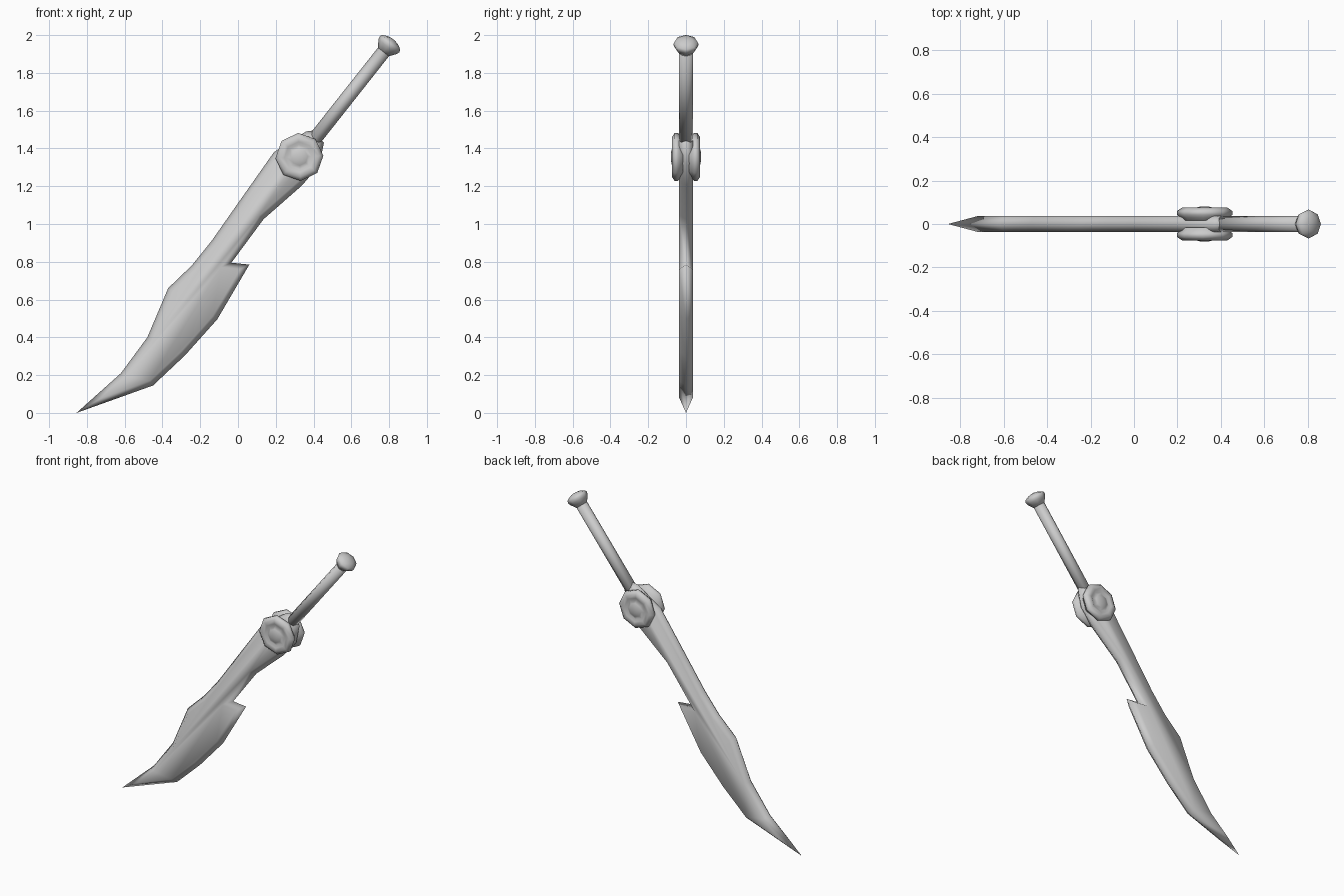
import bpy, bmesh, math
from mathutils import Vector, Matrix

if "Cube" in bpy.data.objects:
    bpy.data.objects.remove(bpy.data.objects["Cube"])


def finish(bm, name):
    bmesh.ops.remove_doubles(bm, verts=bm.verts, dist=0.0005)
    bmesh.ops.recalc_face_normals(bm, faces=bm.faces)
    for f in bm.faces:
        f.smooth = True
    me = bpy.data.meshes.new(name)
    bm.to_mesh(me)
    bm.free()
    ob = bpy.data.objects.new(name, me)
    bpy.context.collection.objects.link(ob)
    return ob


def lathe(name, profile, origin, axis, sides=8, turn=0.0):
    """Revolve (radius, height) points around an axis."""
    bm = bmesh.new()
    rings = [[bm.verts.new((r * math.cos(turn + math.tau * i / sides),
                            r * math.sin(turn + math.tau * i / sides), h))
              for i in range(sides)] for r, h in profile]
    for a, b in zip(rings, rings[1:]):
        for i in range(sides):
            j = (i + 1) % sides
            bm.faces.new((a[i], a[j], b[j], b[i]))
    bm.faces.new(rings[0])
    bm.faces.new(rings[-1])
    rot = Vector(axis).to_track_quat('Z', 'Y').to_matrix().to_4x4()
    bm.transform(Matrix.Translation(origin) @ rot)
    return finish(bm, name)


# Blade with collar: outline at y = 0, bevelled up to flat faces on both sides
outline = [(-0.855, 0.0), (-0.62, 0.21), (-0.48, 0.40), (-0.37, 0.66),
           (-0.245, 0.78), (-0.14, 0.91), (0.0, 1.11), (0.19, 1.38),
           (0.36, 1.49), (0.40, 1.495), (0.455, 1.43), (0.43, 1.31),
           (0.34, 1.205), (0.135, 1.025), (-0.035, 0.795), (0.06, 0.785),
           (-0.11, 0.495), (-0.28, 0.305), (-0.45, 0.145)]
bm = bmesh.new()
for side in (-1, 1):
    f = bm.faces.new([bm.verts.new((x, 0, z)) for x, z in outline])
    f.normal_update()
    if f.normal.y * side < 0:
        f.normal_flip()
bmesh.ops.inset_region(bm, faces=bm.faces[:], thickness=0.03, depth=0.036,
                       use_boundary=True, use_even_offset=True)
finish(bm, "blade")

# Round guard bosses on both faces
boss = [(0.105, 0.015), (0.112, 0.03), (0.127, 0.042), (0.127, 0.06),
        (0.105, 0.075), (0.08, 0.073), (0.065, 0.064), (0.045, 0.074),
        (0.02, 0.08), (0.0, 0.08)]
for label, s in (("front", -1), ("back", 1)):
    lathe("guard_boss_" + label, boss[:-1], (0.325, 0, 1.355), (0, s, 0),
          turn=math.radians(-3 * s))

# Handle and pommel share one axis
axis = Vector((0.62, 0, 0.785)).normalized()
top = Vector((0.797, 0, 1.945))
lathe("handle", [(0.037, -0.69), (0.037, -0.02)], top, axis)
lathe("pommel", [(0.036, -0.045), (0.062, -0.008), (0.067, 0.008),
                 (0.062, 0.022), (0.035, 0.036), (0.01, 0.041)], top, axis)
